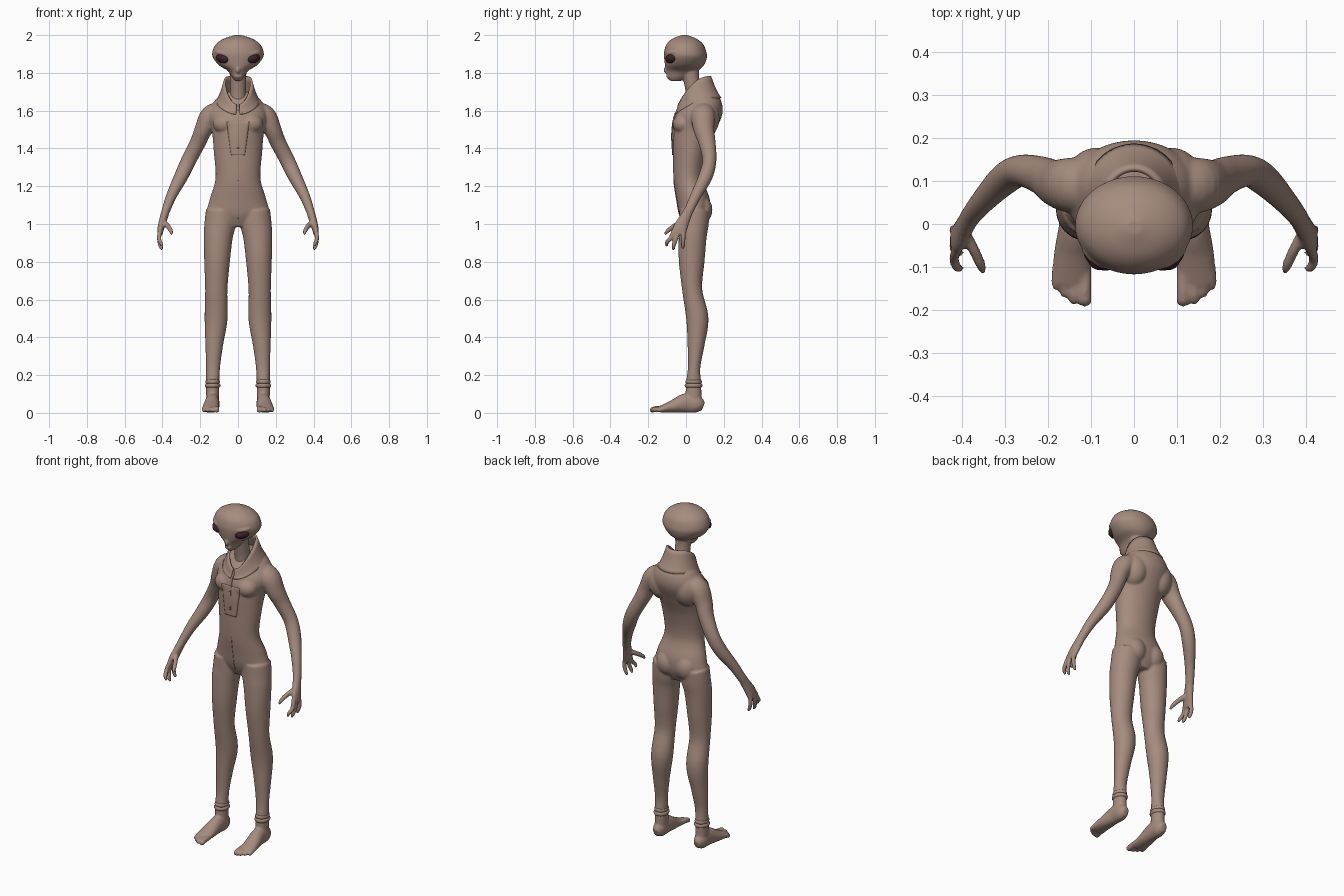
import bpy, bmesh, math
from mathutils import Vector, Matrix

cube = bpy.data.objects.get("Cube")
if cube:
    bpy.data.objects.remove(cube)


def material(name, colour):
    m = bpy.data.materials.new(name)
    m.use_nodes = True
    m.diffuse_color = (*colour, 1)
    bsdf = m.node_tree.nodes["Principled BSDF"]
    bsdf.inputs["Base Color"].default_value = (*colour, 1)
    bsdf.inputs["Roughness"].default_value = 0.7
    return m


SKIN = material("dusty brown skin", (0.38, 0.26, 0.21))
RIM = material("dark brown eye", (0.035, 0.02, 0.018))
IRIS = material("deep maroon iris", (0.07, 0.008, 0.03))


def finish(name, bm, mat):
    bmesh.ops.recalc_face_normals(bm, faces=bm.faces[:])
    for f in bm.faces:
        f.smooth = True
    mesh = bpy.data.meshes.new(name)
    bm.to_mesh(mesh)
    bm.free()
    mesh.materials.append(mat)
    ob = bpy.data.objects.new(name, mesh)
    bpy.context.collection.objects.link(ob)
    return ob


def spline(pts, steps):
    """Catmull-Rom through the sections; any number of values per section."""
    n, out = len(pts), []
    for i in range(n - 1):
        a, b, c, d = pts[max(i - 1, 0)], pts[i], pts[i + 1], pts[min(i + 2, n - 1)]
        for k in range(steps):
            t = k / steps
            out.append([q + 0.5 * t * (r - p + t * (2 * p - 5 * q + 4 * r - s
                        + t * (3 * (q - r) + s - p))) for p, q, r, s in zip(a, b, c, d)])
    return out + [list(pts[-1])]


def loft(bm, pts, mirror=1, flat=False, sides=24, steps=5):
    """Sweep ellipses along x, y, z, half width, half depth."""
    secs = spline(pts, steps)
    rings = []
    for i, s in enumerate(secs):
        lo, hi = secs[max(i - 1, 0)], secs[min(i + 1, len(secs) - 1)]
        t = Vector((0, 0, 1)) if flat else (Vector(hi[:3]) - Vector(lo[:3])).normalized()
        u = Vector((1, 0, 0))
        u = (u - t * u.dot(t)).normalized()
        v = t.cross(u)
        ring = []
        for k in range(sides):
            a = math.tau * k / sides
            p = Vector(s[:3]) + u * max(s[3], .002) * math.cos(a) + v * max(s[4], .002) * math.sin(a)
            ring.append(bm.verts.new((p.x * mirror, p.y, p.z)))
        rings.append(ring)
    for r, q in zip(rings, rings[1:]):
        for k in range(sides):
            j = (k + 1) % sides
            bm.faces.new((r[k], r[j], q[j], q[k]))
    bm.faces.new(rings[0])
    bm.faces.new(rings[-1])


def ball(bm, centre, radii, turn=0, tilt=0):
    m = (Matrix.Translation(centre) @ Matrix.Rotation(turn, 4, 'Z')
         @ Matrix.Rotation(tilt, 4, 'Y') @ Matrix.Diagonal((*radii, 1)))
    bmesh.ops.create_uvsphere(bm, u_segments=24, v_segments=14, radius=1, matrix=m)


def fuse(ob, voxel):
    r = ob.modifiers.new("fuse", 'REMESH')
    r.mode = 'VOXEL'
    r.voxel_size = voxel
    r.use_smooth_shade = True
    s = ob.modifiers.new("soften", 'SMOOTH')
    s.factor, s.iterations = 0.5, 5


# Torso
bm = bmesh.new()
loft(bm, [(0, .045, .985, .07, .05), (0, .045, 1.05, .16, .08), (0, .038, 1.13, .15, .088),
          (0, .014, 1.24, .119, .08), (0, .022, 1.38, .128, .092), (0, .042, 1.49, .138, .114),
          (0, .068, 1.58, .158, .124), (0, .09, 1.65, .125, .097), (0, .09, 1.70, .075, .06)],
     flat=True, sides=40)
for s in (1, -1):
    ball(bm, (.065 * s, -.015, 1.53), (.068, .055, .055))       # chest
    ball(bm, (.062 * s, .078, 1.075), (.066, .062, .075))       # buttock
    ball(bm, (.085 * s, .10, 1.56), (.075, .078, .10))          # shoulder blade

    # Leg
    loft(bm, [(.088, .045, 1.07, .082, .08), (.095, .042, 1.0, .083, .078),
              (.105, .035, .93, .077, .074), (.111, .03, .8, .068, .068),
              (.115, .033, .65, .059, .053), (.116, .060, .5, .061, .059),
              (.126, .053, .36, .047, .045), (.132, .043, .24, .037, .033),
              (.134, .040, .15, .035, .041), (.134, .040, .05, .034, .042)], s)
    # Foot and toes
    loft(bm, [(.134, .092, .035, .018, .024), (.135, .06, .045, .036, .045),
              (.136, 0, .052, .038, .052), (.142, -.07, .034, .044, .034),
              (.147, -.14, .018, .044, .017)], s)
    for x, tip, r in ((.114, -.188, .016), (.139, -.183, .013), (.16, -.168, .012), (.18, -.150, .012)):
        loft(bm, [(x, -.10, .026, r, r), (x, tip + .025, .02, r, r),
                  (x, tip + .006, .014, r, r * .9), (x, tip - .003, .012, r * .5, r * .5)], s, sides=12)

    # Arm
    loft(bm, [(.09, .09, 1.60, .05, .06), (.145, .09, 1.57, .057, .064),
              (.183, .095, 1.50, .047, .055), (.213, .112, 1.43, .042, .045),
              (.262, .124, 1.335, .040, .037), (.302, .103, 1.25, .037, .037),
              (.352, .052, 1.15, .028, .029), (.386, .010, 1.06, .022, .025)], s)
    # Palm, fingers and thumb
    loft(bm, [(.380, .018, 1.08, .022, .025), (.394, -.006, 1.03, .021, .030),
              (.408, -.030, .98, .018, .038), (.414, -.038, .945, .014, .034)], s)
    for base, tip, low in ((-.062, -.102, .882), (-.038, -.066, .862), (-.012, -.016, .868)):
        mid = (base + tip) / 2
        loft(bm, [(.412, base, .97, .012, .012), (.418, mid, .925, .012, .012),
                  (.410, tip, low + .02, .011, .011), (.400, tip, low, .007, .007)], s, sides=12)
    loft(bm, [(.394, -.02, 1.01, .014, .016), (.372, -.06, .99, .013, .014),
              (.356, -.095, .965, .012, .012), (.350, -.112, .945, .007, .007)], s, sides=12)
body = finish("body", bm, SKIN)
fuse(body, .006)

# Head and neck
bm = bmesh.new()
loft(bm, [(0, -.055, 1.757, .015, .028), (0, -.045, 1.775, .030, .054), (0, -.022, 1.81, .053, .083),
          (0, -.008, 1.84, .100, .103), (0, -.003, 1.88, .132, .113), (0, -.004, 1.91, .136, .112),
          (0, -.006, 1.95, .119, .098), (0, -.008, 1.98, .078, .066), (0, -.008, 2.0, .018, .016)],
     flat=True, sides=40)
loft(bm, [(0, .055, 1.58, .055, .055), (0, .045, 1.68, .043, .045),
          (0, .028, 1.77, .043, .042), (0, .022, 1.86, .05, .05)])
ball(bm, (0, -.105, 1.815), (.012, .014, .018))                  # nose
ball(bm, (0, -.093, 1.782), (.022, .012, .008))                  # lips
for s in (1, -1):
    ball(bm, (.083 * s, -.075, 1.905), (.046, .022, .012), .6 * s, -.15 * s)   # brow
head = finish("head", bm, SKIN)
fuse(head, .005)

# Eyes
for s, side in ((1, "left"), (-1, "right")):
    for part, mat, push, radii in (("eye", RIM, 0, (.039, .021, .024)),
                                   ("iris", IRIS, .008, (.023, .016, .016))):
        bm = bmesh.new()
        ball(bm, ((.083 + push * .4) * s, -.081 - push, 1.876), radii, .6 * s, -.2 * s)
        finish(f"{side}_{part}", bm, mat)

# Stand-up collar, open at the throat
bm = bmesh.new()
COLS, ROWS = 48, 6
grid = []
for i in range(COLS + 1):
    a = math.pi * .97 * (2 * i / COLS - 1)
    drop = (1 - math.cos(a)) / 2
    top = Vector((.070 * math.sin(a), .045 + .082 * math.cos(a), 1.782 - .15 * drop ** 2.2))
    low = Vector((.112 * math.sin(a), .062 + .120 * math.cos(a), 1.665 - .085 * drop ** 2))
    col = []
    for j in range(ROWS + 1):
        t = j / ROWS
        p = low.lerp(top, t)
        p.z -= .012 * math.sin(math.pi * t)
        col.append(bm.verts.new(p))
    grid.append(col)
for c, d in zip(grid, grid[1:]):
    for j in range(ROWS):
        bm.faces.new((c[j], d[j], d[j + 1], c[j + 1]))
collar = finish("collar", bm, SKIN)
sol = collar.modifiers.new("thickness", 'SOLIDIFY')
sol.thickness, sol.offset = .012, 0


# Suit front: panel and seams wrapped onto the body
def front_strip(name, z0, z1, w0, w1, thick):
    bm = bmesh.new()
    bmesh.ops.create_grid(bm, x_segments=8, y_segments=24, size=1)
    for v in bm.verts:
        t = (v.co.y + 1) / 2
        v.co = Vector((v.co.x * (w0 + (w1 - w0) * t), -.3, z0 + (z1 - z0) * t))
    ob = finish(name, bm, SKIN)
    w = ob.modifiers.new("wrap", 'SHRINKWRAP')
    w.target, w.wrap_method = body, 'PROJECT'
    w.use_project_y, w.use_positive_direction = True, True
    t = ob.modifiers.new("thickness", 'SOLIDIFY')
    t.thickness, t.offset = thick, 0


front_strip("chest_panel", 1.365, 1.54, .036, .060, .007)
front_strip("chest_zip", 1.40, 1.60, .004, .005, .012)
front_strip("lower_seam", 1.03, 1.23, .002, .003, .005)

# Ankle bands
for s, side in ((1, "left"), (-1, "right")):
    bm = bmesh.new()
    for z, r in ((.145, .040), (.165, .037)):
        loft(bm, [(.134, .04, z - .012, r - .006, r), (.134, .04, z - .005, r, r + .006),
                  (.134, .04, z + .005, r, r + .006), (.134, .04, z + .012, r - .006, r)], s, flat=True)
    finish(f"{side}_ankle_band", bm, SKIN)
